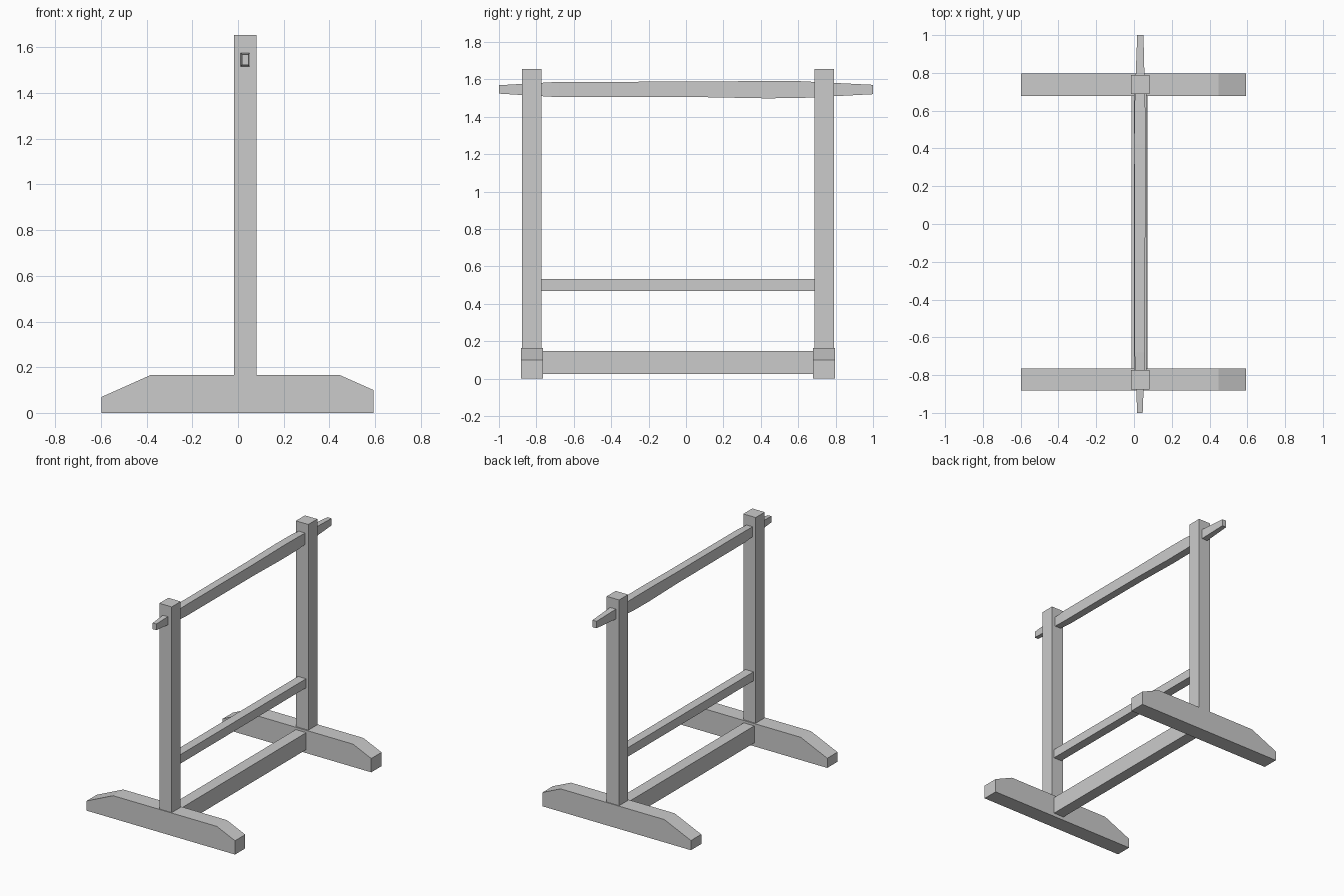
import bpy

if "Cube" in bpy.data.objects:
    bpy.data.objects.remove(bpy.data.objects["Cube"])


def mesh_object(name, verts, faces):
    mesh = bpy.data.meshes.new(name)
    mesh.from_pydata(verts, [], faces)
    mesh.validate()
    obj = bpy.data.objects.new(name, mesh)
    bpy.context.collection.objects.link(obj)
    return obj


def loft(name, rings):
    # Skin a list of equal-length rings and close both ends
    n = len(rings[0])
    verts = [v for ring in rings for v in ring]
    faces = [tuple(reversed(range(n))), tuple(range(len(verts) - n, len(verts)))]
    for r in range(len(rings) - 1):
        a, b = r * n, (r + 1) * n
        for i in range(n):
            j = (i + 1) % n
            faces.append((a + i, a + j, b + j, b + i))
    return mesh_object(name, verts, faces)


def beam(name, sections):
    # Beam along y, each section is (y, x0, x1, z0, z1)
    return loft(name, [[(x0, y, z0), (x0, y, z1), (x1, y, z1), (x1, y, z0)]
                       for y, x0, x1, z0, z1 in sections])


# Feet: bevelled profile seen from the front
profile = [(-0.597, 0), (-0.597, 0.07), (-0.384, 0.165),
           (0.447, 0.165), (0.593, 0.10), (0.593, 0)]
for side, y0, y1 in (("front", -0.881, -0.764), ("back", 0.678, 0.796)):
    loft(f"{side}_foot", [[(x, y, z) for x, z in profile] for y in (y0, y1)])

# Upright posts
for side, y0, y1 in (("front", -0.876, -0.773), ("back", 0.687, 0.790)):
    beam(f"{side}_post", [(y, -0.017, 0.082, 0.165, 1.655) for y in (y0, y1)])

# Lower stretcher between the feet and thinner middle bar between the posts
beam("lower_stretcher", [(y, -0.012, 0.072, 0.025, 0.148) for y in (-0.77, 0.685)])
beam("middle_bar", [(y, 0.0, 0.065, 0.468, 0.533) for y in (-0.775, 0.689)])

# Hand-hewn top rail, tapering through both posts
beam("top_rail", [
    (-1.0, 0.017, 0.046, 1.524, 1.569),
    (-0.68, 0.003, 0.058, 1.505, 1.587),
    (0.10, 0.002, 0.060, 1.505, 1.588),
    (0.42, 0.001, 0.060, 1.499, 1.592),
    (0.60, 0.002, 0.060, 1.500, 1.591),
    (1.0, 0.017, 0.050, 1.521, 1.571),
])
